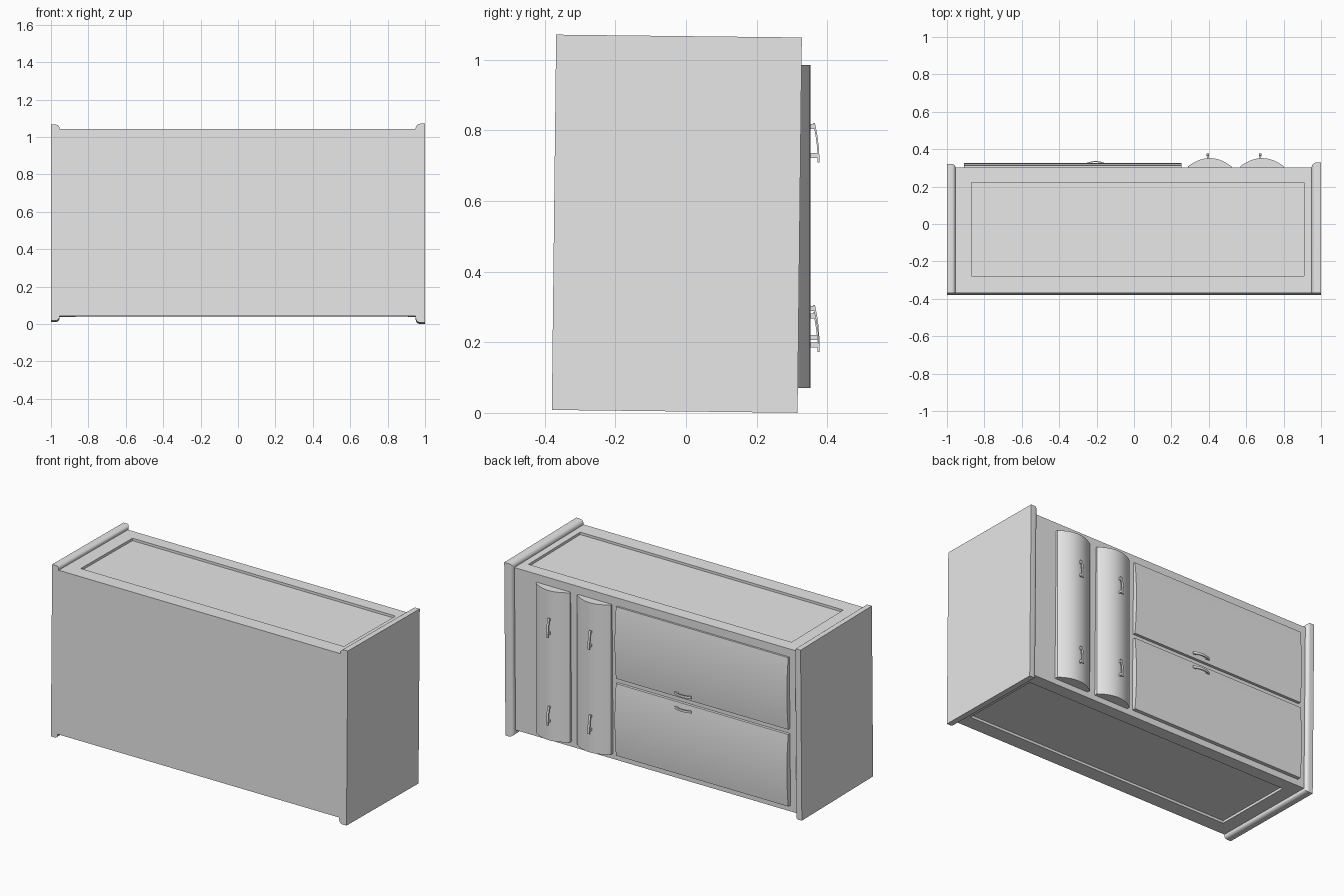
import bpy
import bmesh
import math
from mathutils import Matrix, Vector

old = bpy.data.objects.get("Cube")
if old:
    bpy.data.objects.remove(old, do_unlink=True)

# One plain grey for the whole cabinet
grey = bpy.data.materials.new("light_grey")
grey.use_nodes = True
grey.diffuse_color = (0.8, 0.8, 0.8, 1)
grey.node_tree.nodes["Principled BSDF"].inputs["Base Color"].default_value = (0.8, 0.8, 0.8, 1)

# The carcass leans very slightly
LEAN = (Matrix.Translation((0, 0, 0.53)) @ Matrix.Rotation(-0.0115, 4, 'X')
        @ Matrix.Translation((0, 0, -0.53)))


def finish(name, bm, matrix=None):
    bmesh.ops.recalc_face_normals(bm, faces=bm.faces)
    if matrix:
        bm.transform(matrix)
    mesh = bpy.data.meshes.new(name)
    bm.to_mesh(mesh)
    bm.free()
    mesh.materials.append(grey)
    obj = bpy.data.objects.new(name, mesh)
    bpy.context.collection.objects.link(obj)
    bpy.ops.object.select_all(action='DESELECT')
    obj.select_set(True)
    bpy.context.view_layer.objects.active = obj
    bpy.ops.object.shade_smooth_by_angle(angle=math.radians(30))
    return obj


def add_box(bm, lo, hi):
    lo, hi = Vector(lo), Vector(hi)
    matrix = Matrix.Translation((lo + hi) / 2) @ Matrix.Diagonal((*(hi - lo), 1))
    bmesh.ops.create_cube(bm, size=1, matrix=matrix)


def add_prism(bm, profile, start, end, along):
    """Extrude a (u, y) outline along x (u is z) or along z (u is x)."""
    def place(u, y, w):
        return (w, y, u) if along == 'x' else (u, y, w)
    face = bm.faces.new([bm.verts.new(place(u, y, start)) for u, y in profile])
    geom = bmesh.ops.extrude_face_region(bm, geom=[face])["geom"]
    moved = [v for v in geom if isinstance(v, bmesh.types.BMVert)]
    bmesh.ops.translate(bm, verts=moved, vec=place(0, 0, end - start))


# Cabinet body with recessed top and bottom panels
bm = bmesh.new()
add_box(bm, (-0.955, -0.374, 0.04), (0.95, 0.295, 1.038))
for face in [f for f in bm.faces if abs(f.normal.z) > 0.9]:
    bmesh.ops.inset_individual(bm, faces=[face], thickness=0.05)
    mid = face.calc_center_median()
    for v in face.verts:
        v.co.x = 0.91 if v.co.x > mid.x else -0.87
        v.co.y = 0.217 if v.co.y > mid.y else -0.283
    bmesh.ops.inset_individual(bm, faces=[face], thickness=0, depth=-0.015)
finish("cabinet_body", bm, LEAN)


# Side panels, inner edge rounded on top, bottom and door side
def side_panel(name, inner, outer, back, bottom, top, radius):
    bm = bmesh.new()
    add_box(bm, (min(inner, outer), -0.374, bottom), (max(inner, outer), back, top))
    edges = [e for e in bm.edges
             if all(abs(v.co.x - inner) < 1e-4 for v in e.verts)
             and any(v.co.y > 0 for v in e.verts)]
    bmesh.ops.bevel(bm, geom=edges, offset=radius, segments=6, profile=0.5,
                    affect='EDGES')
    finish(name, bm, LEAN)


side_panel("left_side_panel", 0.95, 1.0, 0.322, 0.004, 1.067, 0.024)
side_panel("right_side_panel", -0.955, -1.0, 0.315, 0.015, 1.062, 0.019)


# Bowed door and drawer fronts
def bowed_front(name, u0, u1, edge, peak, start, end, along, steps=24):
    outline = [(u1, 0.285), (u0, 0.285)]
    for i in range(steps + 1):
        t = 2 * i / steps - 1
        u = (u0 + u1) / 2 + t * (u1 - u0) / 2
        outline.append((u, edge + (peak - edge) * (1 - t * t)))
    bm = bmesh.new()
    add_prism(bm, outline, start, end, along)
    finish(name, bm)


bowed_front("outer_tall_door", 0.57, 0.80, 0.309, 0.352, 0.07, 0.985, 'z')
bowed_front("inner_tall_door", 0.29, 0.52, 0.309, 0.352, 0.07, 0.985, 'z')
bowed_front("upper_drawer", 0.545, 0.985, 0.312, 0.325, -0.91, 0.255, 'x')
bowed_front("lower_drawer", 0.075, 0.515, 0.312, 0.325, -0.91, 0.255, 'x')


# Curved strip handles on two posts
def handle(name, u, w, along, base, rise, t0, posts, half=0.056, width=0.014):
    thick, steps = 0.005, 12
    bm = bmesh.new()

    def bar(t):
        return base + rise * (1 - t * t)

    ts = [t0 + (1 - t0) * i / steps for i in range(steps + 1)]
    us = [u - half + 2 * half * i / steps for i in range(steps + 1)]
    outer = [(a, bar(t)) for a, t in zip(us, ts)]
    inner = [(a, y - thick) for a, y in reversed(outer)]
    add_prism(bm, outer + inner, w - width / 2, w + width / 2, along)
    for p in posts:
        t = t0 + (1 - t0) * (p + half) / (2 * half)
        y = bar(t) - thick / 2
        a0, a1 = u + p - 0.007, u + p + 0.007
        add_prism(bm, [(a0, 0.3), (a1, 0.3), (a1, y), (a0, y)],
                  w - 0.005, w + 0.005, along)
    finish(name, bm)


for door, x, heights in (("outer", 0.675, (0.765, 0.228)), ("inner", 0.395, (0.765, 0.25))):
    for level, z in zip(("upper", "lower"), heights):
        handle(f"{door}_door_{level}_handle", z, x, 'x', 0.365, 0.013, 0, (-0.036, 0.046))
for level, z in (("upper", 0.57), ("lower", 0.482)):
    handle(f"{level}_drawer_handle", -0.205, z, 'z', 0.323, 0.013, -1, (-0.042, 0.042))
